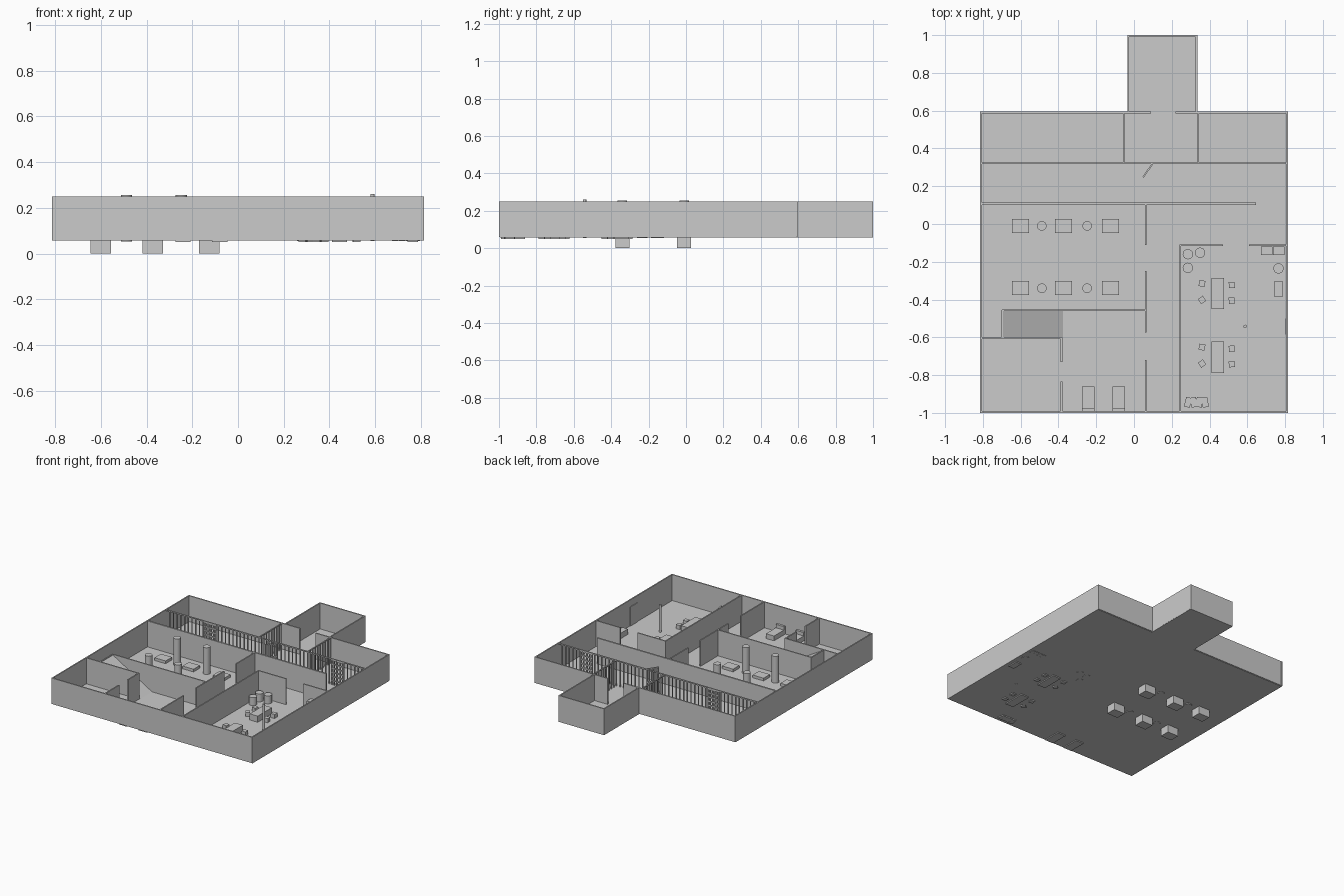
import bpy, bmesh, math
from mathutils import Matrix, Vector

if "Cube" in bpy.data.objects:
    bpy.data.objects.remove(bpy.data.objects["Cube"])

FLOOR, TOP, T = 0.06, 0.25, 0.009


def new_object(name, bm):
    me = bpy.data.meshes.new(name)
    bm.to_mesh(me)
    bm.free()
    ob = bpy.data.objects.new(name, me)
    bpy.context.collection.objects.link(ob)
    return ob


def add_box(bm, x0, x1, y0, y1, z0, z1, rot=0):
    m = (Matrix.Translation(((x0 + x1) / 2, (y0 + y1) / 2, (z0 + z1) / 2))
         @ Matrix.Rotation(math.radians(rot), 4, 'Z')
         @ Matrix.Diagonal((x1 - x0, y1 - y0, z1 - z0, 1)))
    bmesh.ops.create_cube(bm, size=1, matrix=m)


def box(name, *args, **kw):
    bm = bmesh.new()
    add_box(bm, *args, **kw)
    return new_object(name, bm)


def cylinder(name, x, y, r, z0, z1, sides=24):
    bm = bmesh.new()
    bmesh.ops.create_cone(bm, cap_ends=True, segments=sides, radius1=r, radius2=r,
                          depth=z1 - z0, matrix=Matrix.Translation((x, y, (z0 + z1) / 2)))
    ob = new_object(name, bm)
    for p in ob.data.polygons:
        p.use_smooth = abs(p.normal.z) < 0.5
    ob.data.set_sharp_from_angle(angle=math.radians(40))
    return ob


def wall_x(name, x0, x1, y, t=T):
    box(name, x0, x1, y - t / 2, y + t / 2, FLOOR, TOP)


def wall_y(name, x, y0, y1, t=T):
    box(name, x - t / 2, x + t / 2, y0, y1, FLOOR, TOP)


# Floors
box("main_floor", -0.815, 0.815, -0.995, 0.59, FLOOR - 0.003, FLOOR)
box("annex_floor", -0.035, 0.335, 0.59, 1.0, FLOOR - 0.003, FLOOR)

# Outer walls
wall_x("front_wall", -0.815, 0.815, -0.9955)
for s in (-1, 1):
    wall_y("side_wall", s * 0.8105, -1.0, 0.595)
wall_x("back_wall_left", -0.815, 0.09, 0.59)
wall_x("back_wall_right", 0.22, 0.815, 0.59)
wall_y("annex_wall_left", -0.031, 0.59, 1.0)
wall_y("annex_wall_right", 0.331, 0.59, 1.0)
wall_x("annex_wall_back", -0.035, 0.335, 0.9955)

# Inner walls
wall_x("corridor_wall", -0.815, 0.645, 0.107, 0.012)
for a, b in ((-0.11, 0.105), (-0.575, -0.25), (-0.995, -0.72)):
    wall_y("middle_wall", 0.062, a, b)
wall_x("stair_back_wall", -0.70, 0.06, -0.457)
wall_y("stair_end_wall", -0.697, -0.605, -0.455)
wall_x("office_wall", -0.815, -0.38, -0.604)
wall_y("office_side_wall", -0.384, -0.73, -0.60)
wall_y("office_side_wall", -0.384, -0.995, -0.835)
wall_y("hall_wall", 0.245, -0.995, -0.11)
wall_x("hall_front_wall", 0.24, 0.47, -0.112)
wall_x("hall_front_wall", 0.61, 0.815, -0.112)
box("side_door", 0.802, 0.812, -0.585, -0.5, FLOOR, 0.20)

# Ramp between the stair walls
bm = bmesh.new()
vs = [bm.verts.new(Vector(p)) for p in ((-0.693, -0.6, FLOOR), (-0.375, -0.6, FLOOR), (-0.693, -0.6, TOP - 0.005))]
f = bm.faces.new(vs)
ext = bmesh.ops.extrude_face_region(bm, geom=[f])
bmesh.ops.translate(bm, vec=(0, 0.14, 0), verts=[v for v in ext["geom"] if isinstance(v, bmesh.types.BMVert)])
bmesh.ops.recalc_face_normals(bm, faces=bm.faces)
new_object("ramp", bm)


# Barred partitions
def bars(name, a, b, rails=(TOP - 0.004,), step=0.03):
    a, b = Vector((*a, 0)), Vector((*b, 0))
    d = b - a
    n = max(2, round(d.length / step))
    ang = math.atan2(d.y, d.x)
    bm = bmesh.new()
    for i in range(n + 1):
        p = a.lerp(b, i / n)
        bmesh.ops.create_cone(bm, cap_ends=True, segments=6, radius1=0.0045, radius2=0.0045, depth=TOP - FLOOR,
                              matrix=Matrix.Translation((p.x, p.y, (FLOOR + TOP) / 2)))
    c = (a + b) / 2
    for z in rails:
        add_box(bm, c.x - d.length / 2, c.x + d.length / 2, c.y - 0.004, c.y + 0.004,
                z - 0.004, z + 0.004, rot=math.degrees(ang))
    new_object(name, bm)


bars("left_cell_bars", (-0.81, 0.322), (-0.055, 0.322))
bars("right_cell_bars", (0.34, 0.322), (0.81, 0.322))
bars("entry_bars_left", (-0.055, 0.322), (0.01, 0.322))
bars("entry_bars_right", (0.095, 0.322), (0.34, 0.322))
box("entry_top_rail", 0.01, 0.095, 0.318, 0.326, TOP - 0.008, TOP)
bars("left_divider_bars", (-0.055, 0.322), (-0.055, 0.585))
bars("right_divider_bars", (0.34, 0.322), (0.34, 0.585))
lattice = [FLOOR + 0.03 * i for i in range(1, 7)]
for x in (-0.45, 0.58):
    bars("cell_door", (x - 0.045, 0.322), (x + 0.045, 0.322), lattice, 0.02)
bars("open_entry_door", (0.05, 0.25), (0.095, 0.315), (FLOOR + 0.004, 0.15, TOP - 0.004), 0.015)

# Desks and columns of the large room
for y in (-0.01, -0.34):
    for x in (-0.6, -0.373, -0.125):
        box("desk", x - 0.045, x + 0.045, y - 0.037, y + 0.037, 0, 0.08)
    for x in (-0.488, -0.248):
        cylinder("column", x, y, 0.025, 0.052, 0.256)

# Hall furniture
for x, y in ((0.285, -0.16), (0.35, -0.152), (0.285, -0.232), (0.765, -0.235)):
    cylinder("barrel", x, y, 0.027, 0.055, 0.118)
for y in (-0.368, -0.705):
    box("table", 0.411, 0.476, y - 0.083, y + 0.083, 0.05, 0.105)
    for x, dy, r in ((0.36, 0.053, -10), (0.36, -0.034, 35), (0.518, 0.045, 3), (0.518, -0.037, 5)):
        box("stool", x - 0.016, x + 0.016, y + dy - 0.016, y + dy + 0.016, 0.05, 0.09, rot=r)
cylinder("pole", 0.588, -0.542, 0.009, 0.055, 0.26, 12)
box("side_table", 0.742, 0.788, -0.385, -0.305, 0.05, 0.1)
for i in range(4):
    x = 0.673 + i * 0.031
    box("locker", x, x + 0.03, -0.165, -0.118, 0.055, 0.16)
    x = 0.27 + i * 0.03
    box("cabinet", x, x + 0.032, -0.97, -0.918, 0.05, 0.14, rot=(-15, 8, -6, 10)[i])

# Beds by the front wall
for x in (-0.241, -0.08):
    box("bed", x - 0.033, x + 0.033, -0.975, -0.86, 0.05, 0.095)
    box("headboard", x - 0.033, x + 0.033, -0.99, -0.974, 0.05, 0.12)
